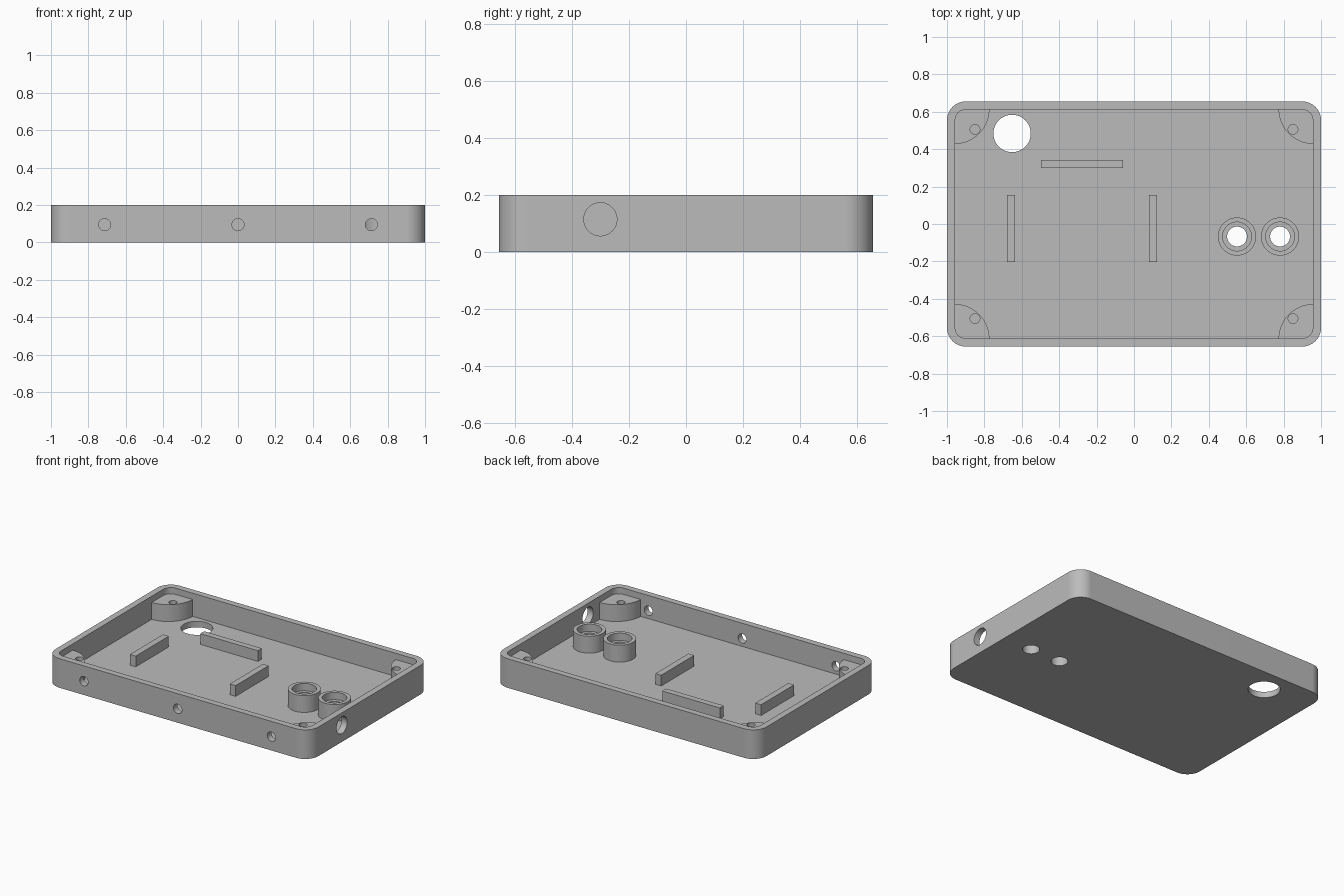
import bpy, bmesh, math
from mathutils import Matrix, Vector

if "Cube" in bpy.data.objects:
    bpy.data.objects.remove(bpy.data.objects["Cube"], do_unlink=True)

grey = bpy.data.materials.new("plain grey")
grey.use_nodes = True
grey.diffuse_color = (0.5, 0.5, 0.5, 1)
bsdf = next(n for n in grey.node_tree.nodes if n.type == 'BSDF_PRINCIPLED')
bsdf.inputs["Base Color"].default_value = grey.diffuse_color

# Main dimensions
HX, HY, HEIGHT = 1.0, 0.655, 0.2
WALL, FLOOR = 0.044, 0.041
RIM = 0.157          # top of posts and sockets
BAR_TOP = 0.115


def prism(name, outline, z0, z1):
    """Extrude a counter-clockwise outline between two heights."""
    bm = bmesh.new()
    base = bm.faces.new([bm.verts.new((x, y, z0)) for x, y in outline])
    top = bmesh.ops.extrude_face_region(bm, geom=[base])["geom"]
    bmesh.ops.translate(bm, vec=(0, 0, z1 - z0),
                        verts=[g for g in top if isinstance(g, bmesh.types.BMVert)])
    bmesh.ops.recalc_face_normals(bm, faces=bm.faces)
    mesh = bpy.data.meshes.new(name)
    bm.to_mesh(mesh)
    bm.free()
    mesh.materials.append(grey)
    obj = bpy.data.objects.new(name, mesh)
    bpy.context.collection.objects.link(obj)
    return obj


def arc(cx, cy, r, start, sweep, steps):
    return [(cx + r * math.cos(start + sweep * i / steps),
             cy + r * math.sin(start + sweep * i / steps)) for i in range(steps + 1)]


def rounded_box(name, hx, hy, r, z0, z1):
    outline = []
    for i, (sx, sy) in enumerate(((1, 1), (-1, 1), (-1, -1), (1, -1))):
        outline += arc(sx * (hx - r), sy * (hy - r), r, i * math.pi / 2, math.pi / 2, 12)
    return prism(name, outline, z0, z1)


def cylinder(name, x, y, r, z0, z1):
    return prism(name, arc(x, y, r, 0, 2 * math.pi, 48)[:-1], z0, z1)


def wall_cutter(axis, centre, r):
    """Short round cutter lying along a horizontal axis."""
    obj = cylinder("cutter", 0, 0, r, -0.06, 0.06)
    turn = Vector((0, 0, 1)).rotation_difference(Vector(axis)).to_matrix().to_4x4()
    obj.data.transform(Matrix.Translation(centre) @ turn)
    return obj


def cut(obj, cutters):
    bpy.context.view_layer.objects.active = obj
    for c in cutters:
        mod = obj.modifiers.new("cut", 'BOOLEAN')
        mod.operation, mod.solver, mod.object = 'DIFFERENCE', 'EXACT', c
        bpy.ops.object.modifier_apply(modifier=mod.name)
        bpy.data.objects.remove(c, do_unlink=True)


def smooth(obj):
    bpy.ops.object.select_all(action='DESELECT')
    obj.select_set(True)
    bpy.context.view_layer.objects.active = obj
    bpy.ops.object.shade_smooth_by_angle(angle=math.radians(30))
    obj.modifiers.new("normals", 'WEIGHTED_NORMAL').keep_sharp = True


# Tray: hollow shell with openings in floor, front wall and side wall
SOCKETS = ((0.551, -0.067), (0.781, -0.067))
tray = rounded_box("tray", HX, HY, 0.1, 0, HEIGHT)
cutters = [rounded_box("cutter", HX - WALL, HY - WALL, 0.055, FLOOR, HEIGHT + 0.1),
           cylinder("cutter", -0.652, 0.484, 0.1, -0.1, 0.1)]
cutters += [cylinder("cutter", x, y, 0.053, -0.1, 0.1) for x, y in SOCKETS]
cutters += [wall_cutter((0, 1, 0), (x, -HY + WALL / 2, 0.095), 0.032)
            for x in (-0.713, 0, 0.713)]
cutters.append(wall_cutter((1, 0, 0), (HX - WALL / 2, -0.3, 0.115), 0.058))
cut(tray, cutters)
smooth(tray)

# Quarter-round screw posts in the corners
for i, (sx, sy) in enumerate(((1, 1), (-1, 1), (-1, -1), (1, -1))):
    cx, cy = sx * (HX - WALL + 0.003), sy * (HY - WALL + 0.003)
    outline = [(cx, cy)] + arc(cx, cy, 0.186, math.pi + i * math.pi / 2, math.pi / 2, 20)
    post = prism("corner_post_%d" % (i + 1), outline, FLOOR, RIM)
    cut(post, [cylinder("cutter", sx * 0.85, sy * 0.506, 0.026, FLOOR + 0.015, HEIGHT)])
    smooth(post)

# Stepped round sockets above the floor holes
for i, (x, y) in enumerate(SOCKETS):
    socket = cylinder("socket_%d" % (i + 1), x, y, 0.102, FLOOR, RIM)
    cut(socket, [cylinder("cutter", x, y, 0.053, 0, HEIGHT),
                 cylinder("cutter", x, y, 0.077, RIM - 0.05, HEIGHT)])
    smooth(socket)

# Locating bars on the floor
for name, x, y, hx, hy in (("back_bar", -0.278, 0.321, 0.219, 0.021),
                           ("right_bar", -0.658, -0.023, 0.022, 0.179),
                           ("middle_bar", 0.101, -0.023, 0.022, 0.179)):
    prism(name, [(x - hx, y - hy), (x + hx, y - hy), (x + hx, y + hy), (x - hx, y + hy)],
          FLOOR, BAR_TOP)
